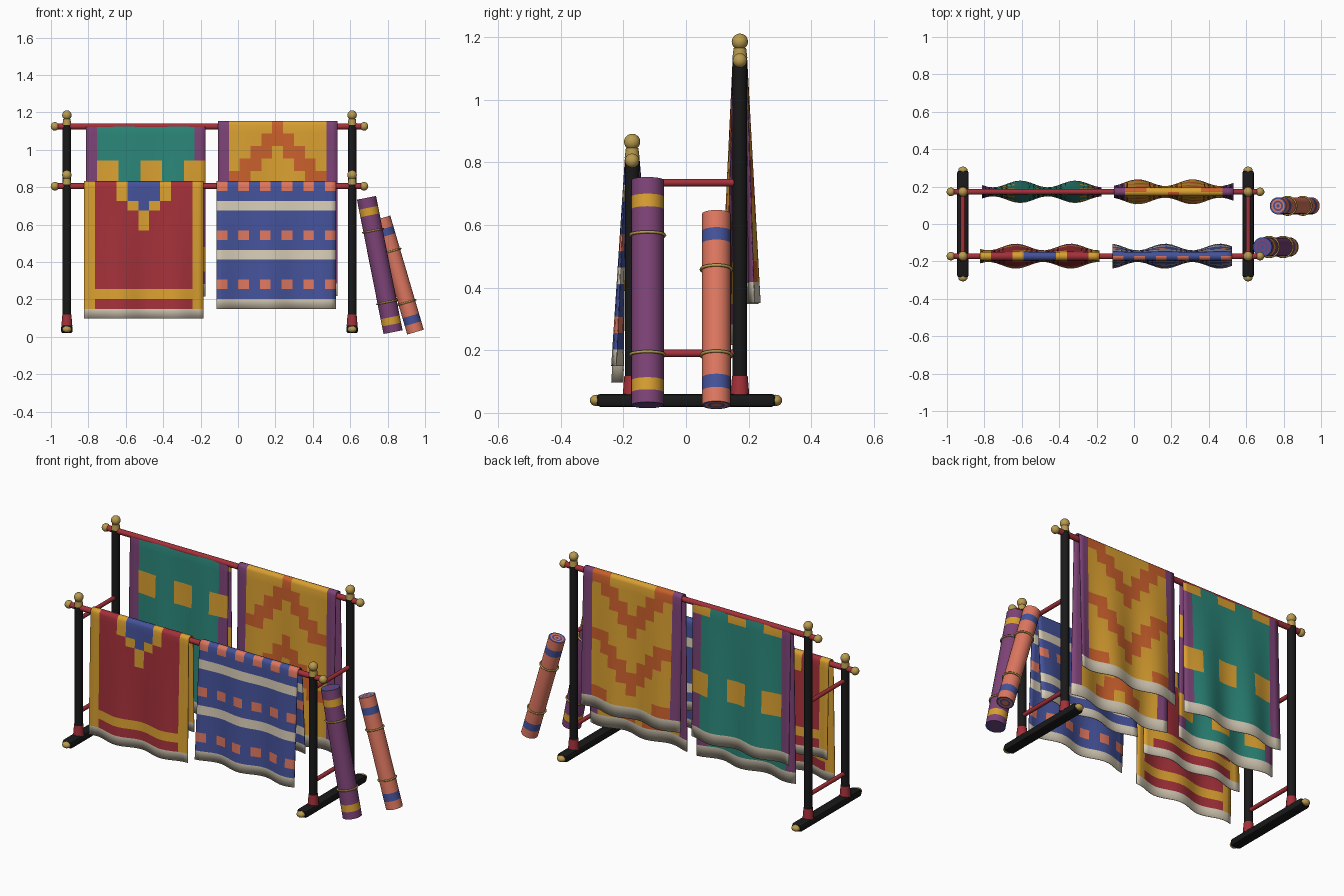
import bpy, bmesh, math
from mathutils import Vector, Matrix

if "Cube" in bpy.data.objects:
    bpy.data.objects.remove(bpy.data.objects["Cube"])

# Palette (sRGB hex values converted to linear)
PALETTE = {"black": "1F1F1F", "red": "A2343C", "brass": "B89A50", "teal": "2F8578",
           "purple": "7C4576", "mustard": "D89E34", "rust": "C8602F", "blue": "465398",
           "cream": "D6CBB5", "coral": "DC7660"}
NAMES = list(PALETTE)
MATS = {}
for key, code in PALETTE.items():
    rgb = [(int(code[i:i + 2], 16) / 255) ** 2.2 for i in range(0, 6, 2)]
    mat = bpy.data.materials.new(key)
    mat.use_nodes = True
    mat.diffuse_color = (*rgb, 1)
    bsdf = mat.node_tree.nodes["Principled BSDF"]
    bsdf.inputs["Base Color"].default_value = (*rgb, 1)
    bsdf.inputs["Roughness"].default_value = 0.8
    MATS[key] = mat


def finish(name, bm, colours, angle=40):
    mesh = bpy.data.meshes.new(name)
    for f in bm.faces:
        f.smooth = True
    bm.to_mesh(mesh)
    bm.free()
    for c in colours:
        mesh.materials.append(MATS[c])
    mesh.set_sharp_from_angle(angle=math.radians(angle))
    obj = bpy.data.objects.new(name, mesh)
    bpy.context.collection.objects.link(obj)
    return obj


def axis_matrix(a, b, t=0.5):
    a, b = Vector(a), Vector(b)
    turn = (b - a).to_track_quat("Z", "Y").to_matrix().to_4x4()
    return Matrix.Translation(a.lerp(b, t)) @ turn


def tube(name, a, b, r1, colour, r2=None, sides=14):
    bm = bmesh.new()
    bmesh.ops.create_cone(bm, cap_ends=True, segments=sides, radius1=r1, radius2=r2 or r1,
                          depth=(Vector(b) - Vector(a)).length, matrix=axis_matrix(a, b))
    return finish(name, bm, [colour])


def ball(name, at, size):
    bm = bmesh.new()
    bmesh.ops.create_uvsphere(bm, u_segments=14, v_segments=10, radius=1,
                              matrix=Matrix.Translation(at) @ Matrix.Diagonal((*size, 1)))
    return finish(name, bm, ["brass"])


# Frame: two end stands, each with a low front post and a tall back post
LEFT, RIGHT, DEPTH = 0.61, -0.915, 0.172
RAILS = {"front": (-DEPTH, 0.805), "back": (DEPTH, 1.125)}
for side, x in (("left", LEFT), ("right", RIGHT)):
    bm = bmesh.new()
    bmesh.ops.create_cube(bm, size=1, matrix=Matrix.Translation((x, 0, 0.04))
                          @ Matrix.Diagonal((0.062, 0.57, 0.042, 1)))
    bmesh.ops.bevel(bm, geom=bm.edges[:], offset=0.012, segments=2, affect="EDGES", profile=0.5)
    finish(side + "_foot", bm, ["black"])
    for end in (-1, 1):
        ball(side + "_foot_cap", (x, end * 0.287, 0.04), (0.025, 0.02, 0.018))
    for z in (0.19, 0.735):
        tube(side + "_stretcher", (x, -DEPTH, z), (x, DEPTH, z), 0.012, "red")
    for row, (y, z) in RAILS.items():
        label = side + "_" + row
        tube(label + "_post", (x, y, 0.05), (x, y, z + 0.01), 0.023, "black")
        tube(label + "_collar", (x, y, 0.058), (x, y, 0.118), 0.03, "red", 0.025)
        tube(label + "_post_neck", (x, y, z + 0.008), (x, y, z + 0.04), 0.024, "brass", 0.02)
        ball(label + "_finial", (x, y, z + 0.06), (0.026,) * 3)
        tip = x + (0.064 if x > 0 else -0.064)
        ball(label + "_rail_knob", (tip, y, z), (0.023,) * 3)
for row, (y, z) in RAILS.items():
    tube(row + "_rail", (RIGHT - 0.06, y, z), (LEFT + 0.06, y, z), 0.016, "red")


# Cloth patterns: c is the column, k the row below the rail, back tells the hanging side
COLS = 11


def medallion(c, k, n, back):
    d = abs(c - 5)
    if d == 5 or k == n - 3:
        return "mustard"
    reach = (2, 2, 1, 0, 0)[k] if k < 5 else -1
    if d == reach:
        return "mustard"
    return "blue" if d < reach else "red"


def stripes(c, k, n, back):
    r = (-1 - k if back else k) % 5
    if r == 0 and c % 2 == 0:
        return "coral"
    return "cream" if r == 2 else "blue"


def blocks(c, k, n, back):
    rows = (0, 6, 7) if back else (3, 4, 10, 11)
    if k in rows and c % 4 in (1, 2):
        return "mustard"
    return "purple" if c in (0, COLS - 1) else "teal"


def chevrons(c, k, n, back):
    if c in (0, COLS - 1):
        return "purple"
    r = (-1 - k if back else k) % 5
    return "rust" if abs(c - 5) in (r, r - 1) else "mustard"


def cloth(name, x0, rail_y, top, row_h, counts, radius, crest, pattern):
    """Sheet folded over a rail, wavier towards its hems."""
    width, fine = 0.638, 2
    bm = bmesh.new()

    def line(s, sign, n):
        u_all = [i / (COLS * fine) for i in range(COLS * fine + 1)]
        t = s / (n * row_h)
        bend = radius * math.sqrt(1 - (1 - min(s / radius, 1)) ** 2)
        verts = []
        for u in u_all:
            wave = 0.018 * t * math.cos(math.tau * (u - crest) / 0.46)
            verts.append(bm.verts.new((x0 + u * width,
                                       rail_y + sign * (bend + 0.027 * t + wave), top - s)))
        return verts

    crown = line(0, 1, counts[0])
    for back, n in enumerate(counts):
        sign = 1 if back else -1
        levels = [radius * 0.15, radius * 0.5, radius]
        levels += [row_h * (k + 1) for k in range(n)]
        prev, prev_s = crown, 0
        for s in sorted(levels):
            cur = line(s, sign, n)
            k = int((prev_s + s) / 2 / row_h)
            for i in range(COLS * fine):
                quad = [prev[i], cur[i], cur[i + 1], prev[i + 1]]
                f = bm.faces.new(quad if sign < 0 else quad[::-1])
                colour = "cream" if k == n - 1 else pattern(i // fine, k, n, back)
                f.material_index = NAMES.index(colour)
            prev, prev_s = cur, s
    obj = finish(name, bm, NAMES, 60)
    mod = obj.modifiers.new("thickness", "SOLIDIFY")
    mod.thickness = 0.004


cloth("medallion_cloth", -0.823, -DEPTH, 0.832, 0.0525, (14, 11), 0.022, 0.3, medallion)
cloth("striped_cloth", -0.115, -DEPTH, 0.832, 0.0525, (13, 10), 0.022, 0.44, stripes)
cloth("block_cloth", -0.812, DEPTH, 1.14, 0.066, (14, 12), 0.015, 0.32, blocks)
cloth("chevron_cloth", -0.107, DEPTH, 1.155, 0.067, (14, 12), 0.022, 0.2, chevrons)


# Rolled textiles leaning beside the stand
def rolled(name, low, high, r, body, band, bands, ties):
    length = (Vector(high) - Vector(low)).length
    place = axis_matrix(low, high, 0)
    sides = 24
    bm = bmesh.new()
    # Stations run from the middle of one end, along the wall, to the middle of the other
    discs = [0.2, 0.4, 0.6, 0.8]
    stations = [(0, q) for q in discs] + [(0, 1)]
    stations += [(t, 1) for pair in bands for t in pair] + [(1, 1)]
    stations += [(1, q) for q in reversed(discs)]
    prev = None
    for j, (t, q) in enumerate(stations):
        ring = []
        for i in range(sides):
            a = math.tau * i / sides
            ring.append(bm.verts.new(place @ Vector((q * r * math.cos(a), q * r * math.sin(a),
                                                     t * length))))
        if prev is None:
            bm.faces.new(ring[::-1])
        else:
            t0, q0 = stations[j - 1]
            on_band = any(lo < (t + t0) / 2 < hi for lo, hi in bands)
            on_end = t == t0 and round((q + q0) * 5) % 4 == 1
            for i in range(sides):
                n = (i + 1) % sides
                f = bm.faces.new((prev[i], prev[n], ring[n], ring[i]))
                f.material_index = 1 if on_band else 2 if on_end else 0
        prev = ring
    bm.faces.new(prev).material_index = 2
    finish(name, bm, [body, band, "blue"])
    for t in ties:
        bpy.ops.mesh.primitive_torus_add(major_radius=r + 0.003, minor_radius=0.005,
                                         major_segments=24, minor_segments=6)
        tie = bpy.context.object
        tie.name = name + "_tie"
        tie.matrix_world = axis_matrix(low, high, t)
        tie.data.materials.append(MATS["brass"])
        bpy.ops.object.shade_smooth()


rolled("tall_roll", (0.829, -0.123, 0.025), (0.687, -0.123, 0.743), 0.052, "purple", "mustard",
       [(0.056, 0.11), (0.87, 0.926)], (0.223, 0.755))
rolled("short_roll", (0.949, 0.097, 0.025), (0.77, 0.097, 0.635), 0.046, "coral", "blue",
       [(0.074, 0.143), (0.845, 0.91)], (0.26, 0.71))
